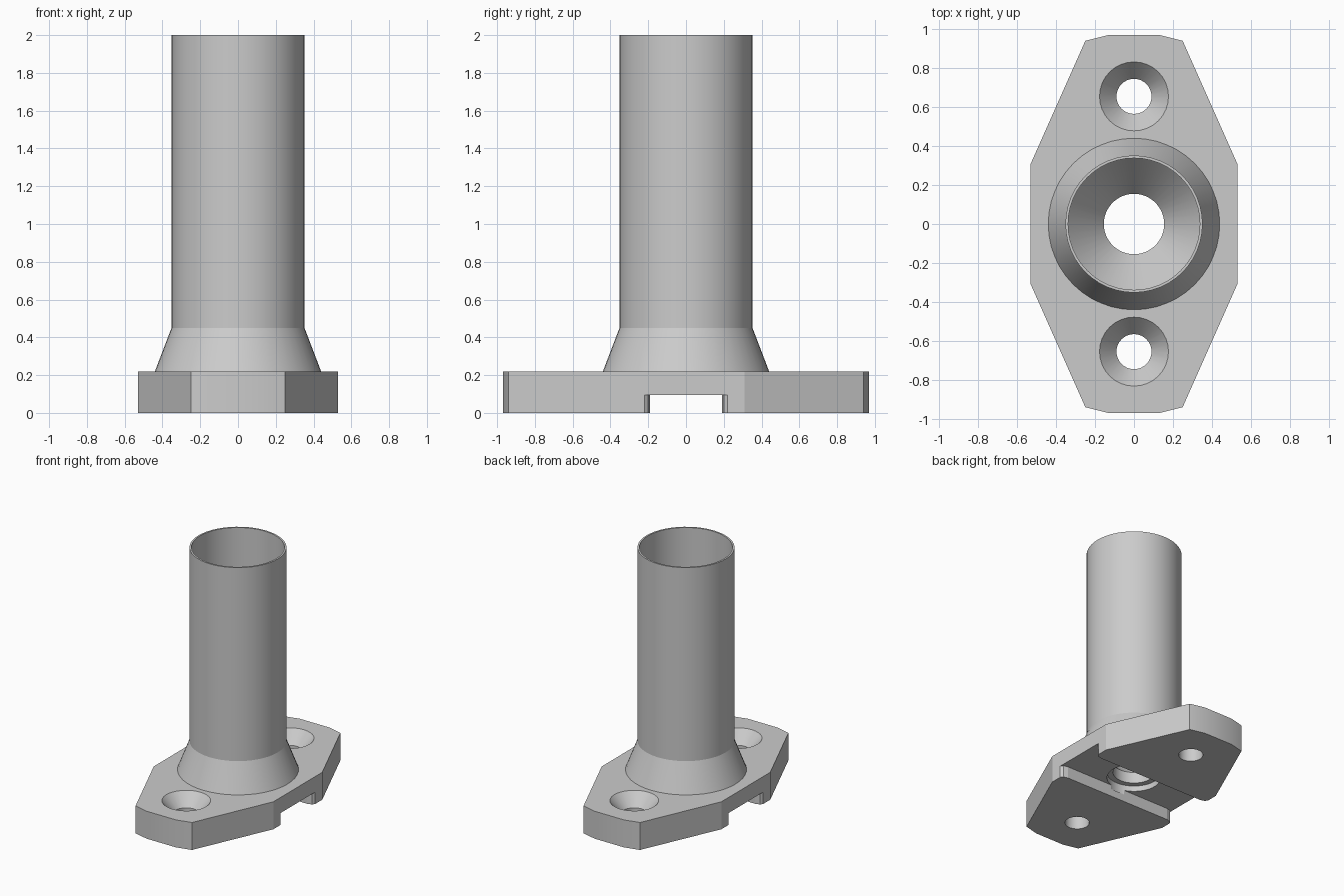
import bpy, bmesh, math

default = bpy.data.objects.get("Cube")
if default:
    bpy.data.objects.remove(default, do_unlink=True)

grey = bpy.data.materials.new("plain grey")
grey.use_nodes = True
COLOUR = (0.6, 0.6, 0.6, 1)
grey.diffuse_color = COLOUR
grey.node_tree.nodes["Principled BSDF"].inputs["Base Color"].default_value = COLOUR


def finish(name, bm):
    bmesh.ops.recalc_face_normals(bm, faces=bm.faces)
    mesh = bpy.data.meshes.new(name)
    bm.to_mesh(mesh)
    bm.free()
    mesh.materials.append(grey)
    obj = bpy.data.objects.new(name, mesh)
    bpy.context.collection.objects.link(obj)
    return obj


def prism(name, outline, z0, z1):
    bm = bmesh.new()
    face = bm.faces.new([bm.verts.new((x, y, z0)) for x, y in outline])
    top = bmesh.ops.extrude_face_region(bm, geom=[face])["geom"]
    for v in top:
        if isinstance(v, bmesh.types.BMVert):
            v.co.z = z1
    return finish(name, bm)


def lathe(name, profile, y=0, sides=48, ring=False):
    """Revolve (radius, z) points; a ring joins its last point to its first."""
    bm = bmesh.new()
    loops = [[bm.verts.new((r * math.cos(math.tau * i / sides),
                            y + r * math.sin(math.tau * i / sides), z))
              for i in range(sides)] for r, z in profile]
    pairs = list(zip(loops, loops[1:]))
    if ring:
        pairs.append((loops[-1], loops[0]))
    else:
        bm.faces.new(loops[0])
        bm.faces.new(loops[-1])
    for a, b in pairs:
        for i in range(sides):
            j = (i + 1) % sides
            bm.faces.new((a[i], a[j], b[j], b[i]))
    return finish(name, bm)


def combine(target, other, operation):
    mod = target.modifiers.new(operation.lower(), 'BOOLEAN')
    mod.operation = operation
    mod.solver = 'EXACT'
    mod.object = other
    bpy.context.view_layer.objects.active = target
    bpy.ops.object.modifier_apply(modifier=mod.name)
    bpy.data.objects.remove(other, do_unlink=True)


def mirrored(quarter):
    """Outline from the +x +y quarter, listed from the side to the end."""
    half = quarter + [(-x, y) for x, y in reversed(quarter)]
    return half + [(-x, -y) for x, y in half]


# Elongated mounting plate
flange = prism("mounting_flange", mirrored([(0.53, 0.31), (0.25, 0.94), (0.13, 0.97)]), 0, 0.22)

# Tube with a flared foot and an inner funnel
tube = lathe("tube", [(0.448, 0.2), (0.44, 0.22), (0.352, 0.45), (0.352, 2),
                      (0.338, 2), (0.338, 0.45), (0.155, 0.23), (0.155, 0.2)], ring=True)

# Cross channel underneath, with rounded mouths
arc = [(0.53 - 0.05 * math.cos(t), 0.22 - 0.03 * math.sin(t))
       for t in (math.pi / 2, math.pi / 3, math.pi / 6)]
rounded = [(0.6, 0.22)] + [(x, y) for x, y in arc]
rounded = [(0.6, 0.22), (0.53, 0.22), (0.515, 0.2), (0.48, 0.19)]
combine(flange, prism("channel_cutter", mirrored(rounded), -0.1, 0.095), 'DIFFERENCE')

# Central bore and its counterbore
combine(flange, lathe("bore_cutter", [(0.155, -0.1), (0.155, 0.4)]), 'DIFFERENCE')
combine(flange, lathe("counterbore_cutter", [(0.2, 0.06), (0.2, 0.14)]), 'DIFFERENCE')

# Countersunk screw holes
for side in (-1, 1):
    screw = lathe("screw_cutter", [(0.09, -0.1), (0.09, 0.12), (0.177, 0.22), (0.177, 0.3)],
                  y=side * 0.655, sides=32)
    combine(flange, screw, 'DIFFERENCE')

# Smooth round walls, sharp edges
for obj in (flange, tube):
    bpy.ops.object.select_all(action='DESELECT')
    obj.select_set(True)
    bpy.context.view_layer.objects.active = obj
    bpy.ops.object.shade_smooth_by_angle(angle=math.radians(15))
